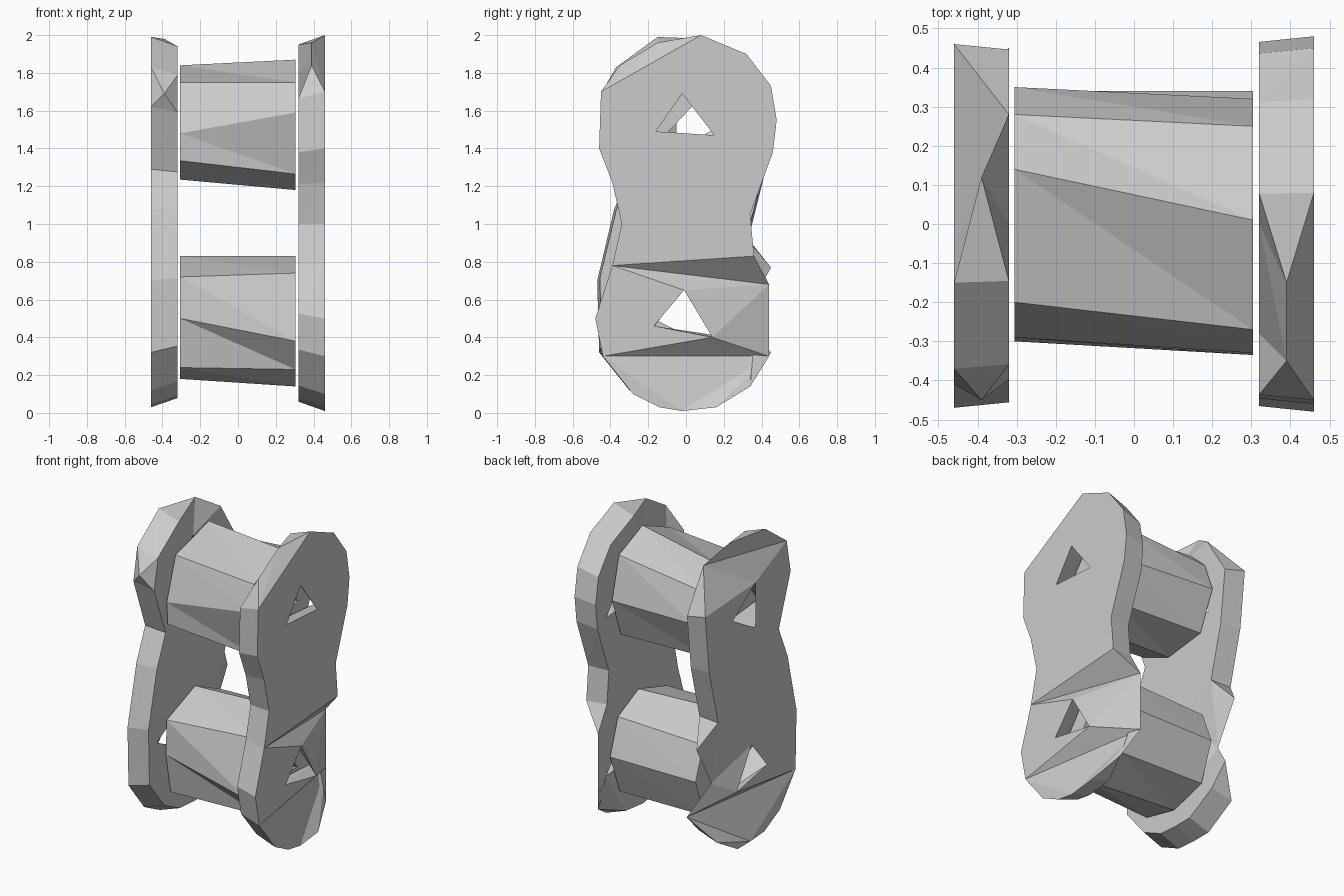
import bpy
import bmesh
from mathutils import Vector
from mathutils.geometry import delaunay_2d_cdt

if "Cube" in bpy.data.objects:
    bpy.data.objects.remove(bpy.data.objects["Cube"])

steel = bpy.data.materials.new("grey steel")
steel.use_nodes = True
grey = (0.6, 0.6, 0.6, 1)
steel.diffuse_color = grey
steel.node_tree.nodes["Principled BSDF"].inputs["Base Color"].default_value = grey

INNER, MID, OUTER = 0.32, 0.39, 0.46
LOWER_HOLE = [(-.17, .46), (.14, .40), (-.01, .65)]


def loops(sizes):
    """Closed edge loops over consecutive runs of points."""
    edges, start = [], 0
    for n in sizes:
        edges += [(start + i, start + (i + 1) % n) for i in range(n)]
        start += n
    return edges


def cap(bm, rings, creases):
    """Fill an outline, leave its holes open and keep the fold lines."""
    pts = [p for r in rings for p in r]
    verts = [bm.verts.new(p) for p in pts]
    edges = loops([len(r) for r in rings])
    flat = [Vector((p[1], p[2])) for p in pts]
    tris = delaunay_2d_cdt(flat, edges + creases, [], 1, 1e-5)[2]
    outline = len(rings[0])
    for tri in tris:
        if min(tri) < outline or max(tri) - min(tri) > 2:   # skip the hole itself
            bm.faces.new([verts[i] for i in tri])
    return verts, edges


def loft(name, rings_a, rings_b, creases=()):
    """Join two capped sections, outlines and holes alike."""
    bm = bmesh.new()
    a, edges = cap(bm, rings_a, list(creases))
    b, _ = cap(bm, rings_b, [])
    for i, j in edges:
        bm.faces.new((a[i], a[j], b[j]))
        bm.faces.new((a[i], b[j], b[i]))
    bmesh.ops.remove_doubles(bm, verts=bm.verts, dist=0.0005)
    bmesh.ops.recalc_face_normals(bm, faces=bm.faces)
    mesh = bpy.data.meshes.new(name)
    bm.to_mesh(mesh)
    bm.free()
    mesh.materials.append(steel)
    obj = bpy.data.objects.new(name, mesh)
    bpy.context.collection.objects.link(obj)


def plate(name, side, outline, outer_holes, sockets, creases):
    """Side plate: points lie on the outer face unless a fold depth is given.
    Each hole widens into a socket on the inner face."""
    outer, inner = [], []
    for y, z, *fold in outline:
        if fold:
            outer.append((side * fold[0], y, z))
            inner.append(outer[-1])
        else:
            outer.append((side * OUTER, y, z))
            inner.append((side * INNER, y * .97, 1 + (z - 1) * .95))
    out_rings = [[(side * OUTER, y, z) for y, z in h] for h in outer_holes]
    in_rings = [[(side * INNER, y, z) for y, z in h] for h in sockets]
    loft(name, [outer] + out_rings, [inner] + in_rings, creases)


# Left plate, folded inward at the back of its lower eye
back = [(-.02, .01), (.16, .03), (.34, .14, MID), (.44, .3, INNER), (.44, .68, INNER),
        (.36, .83), (.34, 1.05), (.46, 1.38), (.48, 1.55), (.45, 1.73), (.32, 1.9)]
front = [(.08, 2), (-.15, 1.96, MID), (-.35, 1.84, MID), (-.45, 1.7), (-.46, 1.4),
         (-.39, 1.22), (-.34, 1), (-.39, .78), (-.48, .5), (-.44, .3), (-.28, .1), (-.14, .03)]
plate("left_plate", 1, back + front,
      [[(-.16, 1.49), (.15, 1.47), (-.02, 1.69)], LOWER_HOLE],
      [[(-.28, 1.45), (.36, 1.4), (0, 1.8)], [(-.3, .42), (.36, .38), (-.03, .8)]],
      [(11, 14), (18, 5), (18, 4), (20, 3), (20, 27), (27, 3)])

# Right plate, folded at the top and notched at the back of the lower eye
back = [(0, .03), (.13, .03), (.34, .15), (.45, .32, INNER), (.3, .5, MID), (.45, .77, MID),
        (.33, .92), (.42, 1.28), (.46, 1.65), (.28, 1.88, INNER), (.12, 1.98, MID)]
front = [(-.15, 1.99), (-.37, 1.83), (-.45, 1.69, MID), (-.41, 1.62), (-.29, 1.29),
         (-.38, 1.08), (-.47, .7), (-.46, .32), (-.3, .12), (-.14, .04)]
plate("right_plate", -1, back + front,
      [[(-.05, 1.39), (.18, 1.52), (-.05, 1.68)], LOWER_HOLE],
      [[(-.28, 1.45), (.3, 1.4), (0, 1.8)], [(-.37, .6), (.18, .32), (0, .8)]],
      [(9, 12), (8, 23), (12, 14), (6, 26), (3, 18), (18, 25), (25, 3)])


def roller(name, right_ring, left_ring, bore):
    """Faceted roller with a twisted barrel and a three-sided bore."""
    ends = [[[(x, y, z) for y, z in ring] for ring in (outline, bore)]
            for x, outline in ((-.306, right_ring), (.304, left_ring))]
    loft(name, ends[0], ends[1])


roller("upper_roller",
       [(.14, 1.84), (-.2, 1.75), (-.29, 1.48), (-.28, 1.335),
        (-.05, 1.235), (.24, 1.27), (.35, 1.52), (.28, 1.71)],
       [(.01, 1.87), (-.27, 1.75), (-.33, 1.59), (-.24, 1.265),
        (0, 1.18), (.23, 1.25), (.32, 1.5), (.25, 1.77)],
       [(-.13, 1.45), (.18, 1.47), (.04, 1.63)])
roller("lower_roller",
       [(0, .83), (-.29, .72), (-.3, .5), (-.25, .24),
        (0, .18), (.25, .25), (.34, .5), (.26, .71)],
       [(.05, .83), (-.24, .74), (-.335, .38), (-.2, .23),
        (0, .14), (.24, .24), (.34, .5), (.26, .73)],
       [(-.18, .44), (.17, .40), (-.01, .67)])
